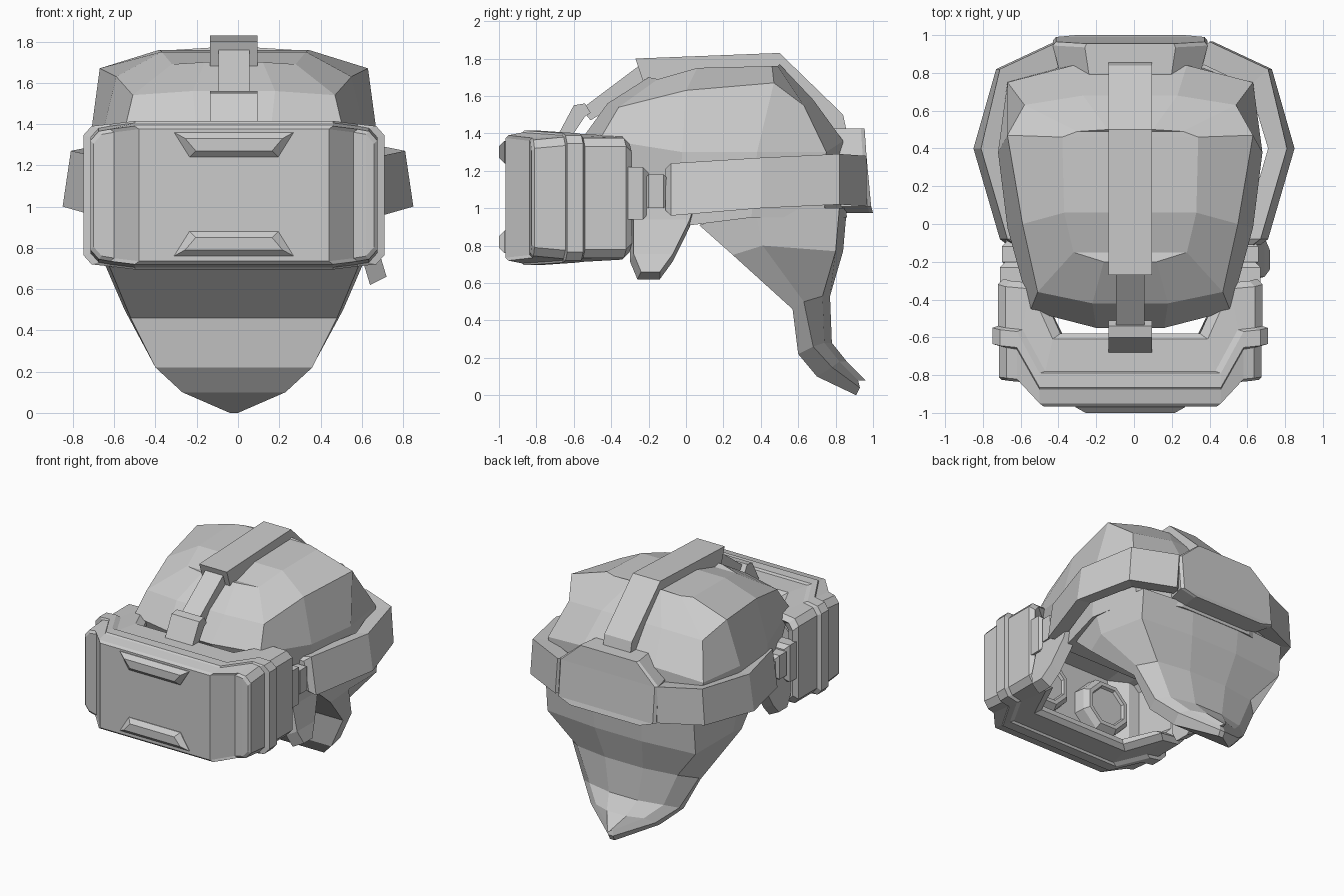
import bpy, bmesh, math

if "Cube" in bpy.data.objects:
    bpy.data.objects.remove(bpy.data.objects["Cube"])

grey = bpy.data.materials.new("plain grey")
grey.use_nodes = True
grey.diffuse_color = (0.6, 0.6, 0.6, 1)
grey.node_tree.nodes["Principled BSDF"].inputs["Base Color"].default_value = grey.diffuse_color

CENTRE = -0.02


def finish(name, bm):
    bmesh.ops.recalc_face_normals(bm, faces=bm.faces)
    mesh = bpy.data.meshes.new(name)
    bm.to_mesh(mesh)
    bm.free()
    mesh.materials.append(grey)
    obj = bpy.data.objects.new(name, mesh)
    bpy.context.collection.objects.link(obj)
    return obj


def loft(name, rings, side=1, centre=CENTRE):
    """Skin a row of equal rings; caps are strips joining point i to its opposite."""
    bm = bmesh.new()
    rows = [[bm.verts.new((centre + side * x, y, z)) for x, y, z in r] for r in rings]
    n = len(rows[0])
    for a, b in zip(rows, rows[1:]):
        for i in range(n):
            j = (i + 1) % n
            bm.faces.new((a[i], a[j], b[j], b[i]))
    for r in (rows[0], rows[-1]):
        for i in range(n // 2 - 1):
            bm.faces.new((r[i], r[i + 1], r[n - 2 - i], r[n - 1 - i]))
    return finish(name, bm)


def mirrored(half):
    return half + [(-x, y, z) for x, y, z in reversed(half)]


def box(name, x, y, z, side=1):
    """Chamfered block from (min, max) spans."""
    ring = lambda yy, c: [(x[0], yy, z[0] + c), (x[1] - c, yy, z[0] + c),
                          (x[1] - c, yy, z[1] - c), (x[0], yy, z[1] - c)]
    return loft(name, [ring(y[0], .03), ring(y[0] + .03, 0),
                       ring(y[1] - .03, 0), ring(y[1], .03)], side)


# Headset body: wrapped slab with a raised band and an open eye cavity
def headset_ring(width, knee, pad, y, sweep):
    cols = [(width, .28, 1), (width - .04, .325, .96), (knee + .12, .335, .92), (knee, .35, 0)]
    top = [(-x, y + sweep * f, 1.055 + h + pad) for x, h, f in cols]
    top += [(-x, yy, z) for x, yy, z in reversed(top)]
    return top + [(x, yy, 2.11 - z) for x, yy, z in reversed(top)]


loft("headset_body", [headset_ring(*r) for r in (
    (.68, .46, -.03, -.965, .14),
    (.695, .48, -.015, -.95, .14),
    (.695, .48, 0, -.875, .23),
    (.73, .48, .01, -.865, .23),
    (.73, .48, .01, -.79, .24),
    (.70, .45, -.005, -.78, .24),
    (.70, .41, -.005, -.61, .29),
    (.67, .37, -.035, -.58, .29),
    (.60, .36, -.07, -.58, .24),
    (.56, .36, -.09, -.74, .1))])

# Raised trapezoid trims on the front
for name, flip in (("upper_front_trim", 1), ("lower_front_trim", -1)):
    rings = []
    for y, c in ((-.955, 0), (-.97, 0), (-1, .03)):
        rings.append([(x, y, 1.06 + flip * h) for x, h in (
            (-.29 + 1.8 * c, .3 - c), (.29 - 1.8 * c, .3 - c),
            (.215 - c, .18 + c), (-.215 + c, .18 + c))])
    loft(name, rings)

# Octagonal eyepieces inside the cavity
for name, side in (("left_eyepiece", 1), ("right_eyepiece", -1)):
    rings = []
    for y, rad in ((-.75, .22), (-.66, .21), (-.62, .18), (-.62, .15), (-.64, .14)):
        angles = [math.radians(22.5 + 45 * k) for k in range(8)]
        rings.append([(.27 + rad * math.cos(a), y, 1.03 + rad * math.sin(a)) for a in angles])
    loft(name, rings, side)

# Side straps, hinges and connectors
for label, side in (("left", 1), ("right", -1)):
    strap = []
    for x, y, low, high in ((.63, -.11, .99, 1.21), (.67, -.08, .96, 1.24),
                            (.81, .4, 1, 1.27), (.71, .82, 1.02, 1.29), (.4, .965, 1.01, 1.28)):
        lean = .04 if y < .8 else .02
        inner_y = y - (.09 if y > .8 else 0)
        strap.append([(x, y, high), (x + lean, y, low), (x - .08, inner_y, low + .02),
                      (x - .1, inner_y, high - .02)])
    loft(label + "_side_strap", strap, side, 0)
    box(label + "_hinge", (.55, .69), (-.34, -.2), (.94, 1.22), side)
    box(label + "_connector", (.58, .68), (-.23, -.09), (1, 1.18), side)

# Rear pad: hexagonal plate leaning outward at the bottom
pad_half = [(.3, 1, .975), (.41, .99, 1.01), (.41, .965, 1.28), (.24, .955, 1.425)]
loft("rear_pad", [mirrored([(x * .9, y - .18, z) for x, y, z in pad_half]),
                  mirrored([(x, y - .02, z) for x, y, z in pad_half]),
                  mirrored([(x * .96, y, z) for x, y, z in pad_half])])


# Top strap: wide band, narrow front band and a clip
def band(name, width, path):
    rings = []
    for y, z, dy, dz in path:
        rings.append([(-width, y, z), (width, y, z),
                      (width, y + dy, z + dz), (-width, y + dy, z + dz)])
    loft(name, rings)


band("top_strap", .115, ((-.27, 1.8, .04, -.12), (.5, 1.83, -.03, -.1),
                         (.84, 1.5, -.09, -.05), (.87, 1.36, -.09, 0)))
band("front_strap", .075, ((-.24, 1.77, .06, -.1), (-.56, 1.53, .05, -.06)))
band("front_clip", .115, ((-.54, 1.56, .03, -.05), (-.6, 1.55, .06, -.06),
                          (-.68, 1.4, .08, 0), (-.68, 1.36, .08, 0)))

# Hair cap: rim, brow, shoulder and crown rings
loft("hair_cap", [mirrored(h) for h in (
    [(.25, -.49, 1.29), (.5, -.4, 1.2), (.62, -.05, .9), (.69, .35, .95), (.62, .74, .95), (.3, .86, .95)],
    [(.18, -.55, 1.38), (.53, -.46, 1.37), (.65, -.02, 1.3), (.7, .38, 1.3), (.65, .75, 1.3), (.3, .84, 1.36)],
    [(.2, -.42, 1.56), (.49, -.36, 1.54), (.57, 0, 1.63), (.65, .47, 1.67), (.56, .63, 1.55), (.25, .68, 1.58)],
    [(.14, -.2, 1.7), (.3, -.15, 1.69), (.35, .06, 1.75), (.36, .46, 1.76), (.28, .49, 1.76), (.12, .5, 1.77)])])

# Hair tail: tapering sections that sweep back to a point
tail = []
for inner, front, z_front, w, mid, z_mid, corner, back, z_back in (
        (.6, .07, .91, .68, .37, 1.0, .62, .86, 1.0), (.62, .25, .75, .66, .41, .8, .62, .84, .77),
        (.5, .57, .46, .53, .63, .5, .42, .77, .53), (.38, .6, .22, .4, .68, .26, .31, .78, .28),
        (.25, .7, .1, .27, .78, .15, .2, .86, .18), (.02, .91, 0, .02, .93, .04, .015, .96, .08)):
    tail.append(mirrored([(inner, front, z_front), (w, mid, z_mid),
                          (corner, back - .04, z_back), (w * .3, back, z_back)]))
loft("hair_tail", tail)

# Sideburn locks: the left one is longer and flares outward
for name, side, drop, flare in (("left_sideburn", 1, .62, .08), ("right_sideburn", -1, .7, 0)):
    rings = []
    for t, y0, y1 in ((0, -.34, .08), (.42, -.3, .02), (.8, -.3, -.07), (1, -.26, -.14)):
        z = 1.1 + (drop - 1.1) * t
        x = .58 + flare * t * t
        rings.append([(x, y0, z), (x + .08, y0 + .02, z + .04),
                      (x + .08, y1, z + .04), (x, y1, z)])
    loft(name, rings, side)
